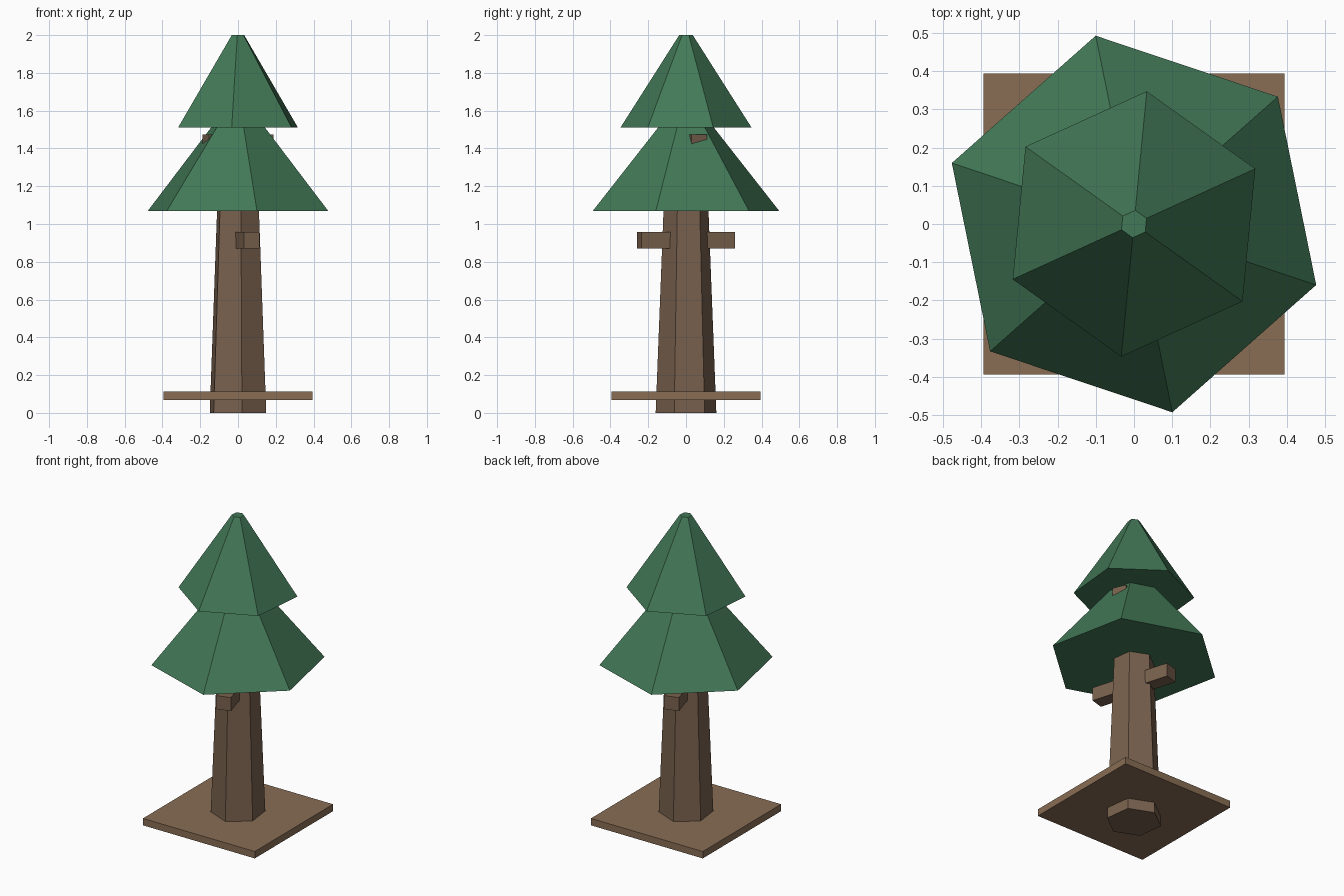
import bpy, bmesh
from math import cos, sin, radians

if "Cube" in bpy.data.objects:
    bpy.data.objects.remove(bpy.data.objects["Cube"])


def material(name, rgb):
    m = bpy.data.materials.new(name)
    m.diffuse_color = (*rgb, 1)
    m.use_nodes = True
    m.node_tree.nodes["Principled BSDF"].inputs["Base Color"].default_value = m.diffuse_color
    return m


GREEN = material("pine_green", (0.055, 0.19, 0.095))
BARK = material("bark_brown", (0.19, 0.12, 0.075))
WOOD = material("base_brown", (0.25, 0.155, 0.09))


def frustum(name, z0, r0, z1, r1, phase, mat):
    """Six-sided tapered solid with its first corner at the phase angle."""
    bm = bmesh.new()
    rings = []
    for z, r in ((z0, r0), (z1, r1)):
        angles = [radians(phase + 60 * i) for i in range(6)]
        rings.append([bm.verts.new((r * cos(a), r * sin(a), z)) for a in angles])
    low, high = rings
    bm.faces.new(low[::-1])
    bm.faces.new(high)
    for i in range(6):
        j = (i + 1) % 6
        bm.faces.new((low[i], low[j], high[j], high[i]))
    mesh = bpy.data.meshes.new(name)
    bm.to_mesh(mesh)
    bm.free()
    mesh.materials.append(mat)
    obj = bpy.data.objects.new(name, mesh)
    bpy.context.collection.objects.link(obj)
    return obj


def box(name, size, z, angle, mat):
    """Box centred on the trunk axis, turned about z."""
    bpy.ops.mesh.primitive_cube_add(size=1, location=(0, 0, z),
                                    rotation=(0, 0, radians(angle)))
    obj = bpy.context.object
    obj.name = name
    obj.scale = size
    obj.data.materials.append(mat)
    return obj


# Square base board and tapered trunk poking through it
box("base_board", (0.788, 0.788, 0.044), 0.091, 0, WOOD)
frustum("trunk", 0, 0.162, 1.48, 0.104, -22.6, BARK)

# Branch stubs, each passing right through the trunk
box("lower_branches", (0.516, 0.087, 0.086), 0.914, -73.5, BARK)
box("upper_branches", (0.37, 0.087, 0.08), 1.435, 22.4, BARK)

# Two foliage tiers
frustum("lower_foliage", 1.07, 0.503, 1.53, 0.135, -18.5, GREEN)
frustum("upper_foliage", 1.51, 0.349, 2.0, 0.036, 24.5, GREEN)
